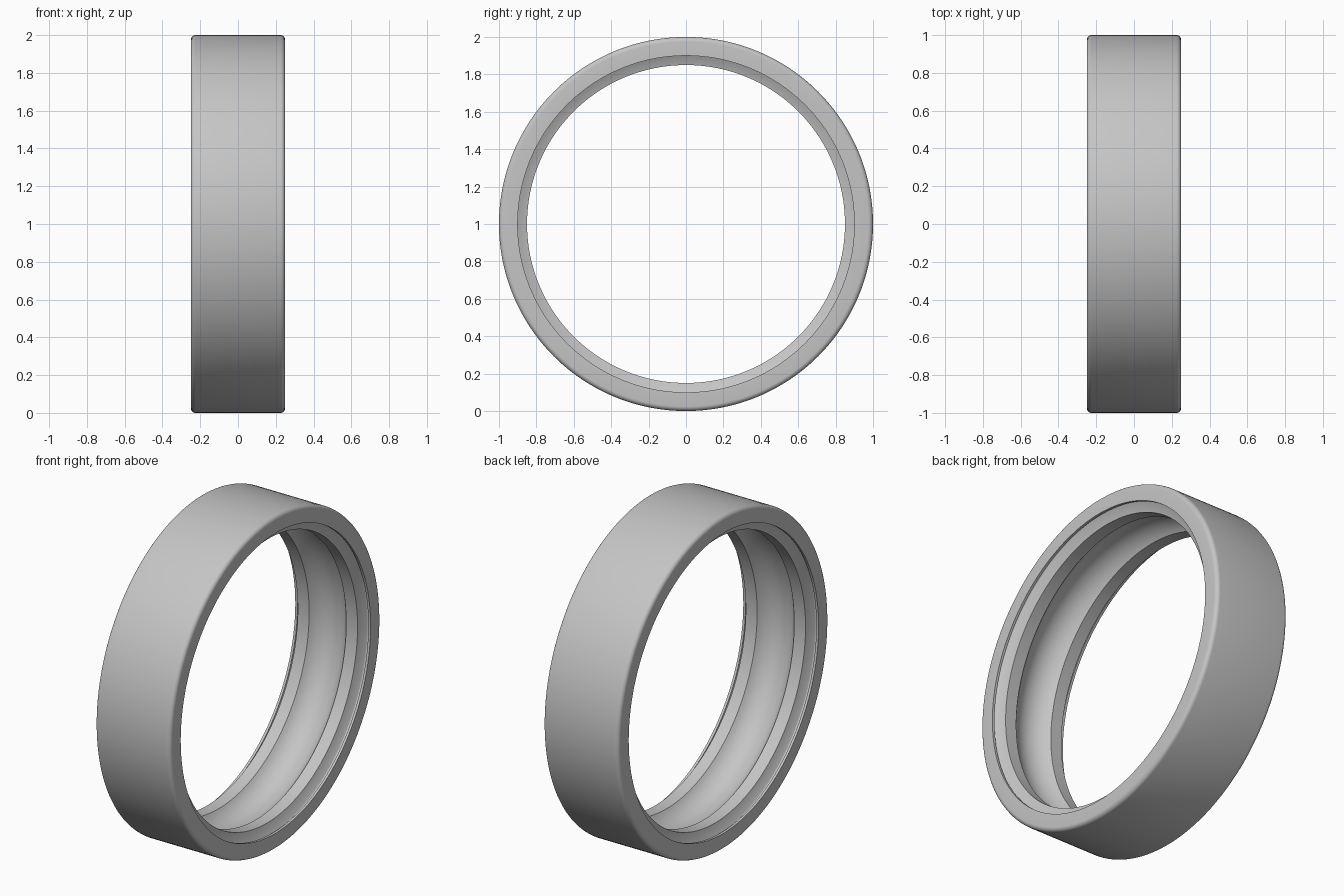
import bpy, bmesh, math
from mathutils import Vector

if "Cube" in bpy.data.objects:
    bpy.data.objects.remove(bpy.data.objects["Cube"], do_unlink=True)

HALF, OUTER, LAND, FACE = 0.25, 1.0, 0.85, 0.90
FILLET, RACE_HALF, RACE_R = 0.025, 0.123, 0.15
SEGMENTS = 192


def arc(cx, cr, radius, start, end, steps):
    """Points (x, radius) along an arc, angles in degrees."""
    angles = [math.radians(start + (end - start) * i / steps) for i in range(steps + 1)]
    return [(cx + radius * math.cos(a), cr + radius * math.sin(a)) for a in angles]


# Steel material
steel = bpy.data.materials.new("steel grey")
steel.use_nodes = True
colour = (0.56, 0.56, 0.56, 1)
steel.diffuse_color = colour
steel.node_tree.nodes["Principled BSDF"].inputs["Base Color"].default_value = colour

# Half profile on the +x side: rounded rim, face, seal slot, sloped shoulder, land
half = arc(HALF - FILLET, OUTER - FILLET, FILLET, 90, 0, 6)
half += [(HALF, FACE), (HALF - 0.015, FACE)]
half += arc(HALF - 0.024, FACE + 0.006, 0.009, 0, 150, 6)
half += [(HALF - 0.052, LAND)]

# Ball track across the middle of the bore
spread = math.degrees(math.asin(RACE_HALF / RACE_R))
track_centre = LAND - math.sqrt(RACE_R ** 2 - RACE_HALF ** 2)
track = arc(0, track_centre, RACE_R, 90 - spread, 90 + spread, 24)

# Mirror the half and close the loop
profile = half + track + [(-x, r) for x, r in reversed(half)]

# Spin the profile about the x axis
bm = bmesh.new()
verts = [bm.verts.new((x, 0, r)) for x, r in profile]
edges = [bm.edges.new((v, verts[(i + 1) % len(verts)])) for i, v in enumerate(verts)]
bmesh.ops.spin(bm, geom=verts + edges, cent=Vector(), axis=Vector((1, 0, 0)),
               angle=math.tau, steps=SEGMENTS, use_duplicate=False)
bmesh.ops.remove_doubles(bm, verts=bm.verts, dist=0.0001)
bmesh.ops.recalc_face_normals(bm, faces=bm.faces)
mesh = bpy.data.meshes.new("bearing_outer_ring")
bm.to_mesh(mesh)
bm.free()
mesh.materials.append(steel)

ring = bpy.data.objects.new("bearing_outer_ring", mesh)
ring.location.z = OUTER
bpy.context.collection.objects.link(ring)

# Smooth shading with crisp edges
bpy.ops.object.select_all(action="DESELECT")
ring.select_set(True)
bpy.context.view_layer.objects.active = ring
bpy.ops.object.shade_smooth_by_angle(angle=math.radians(32))
